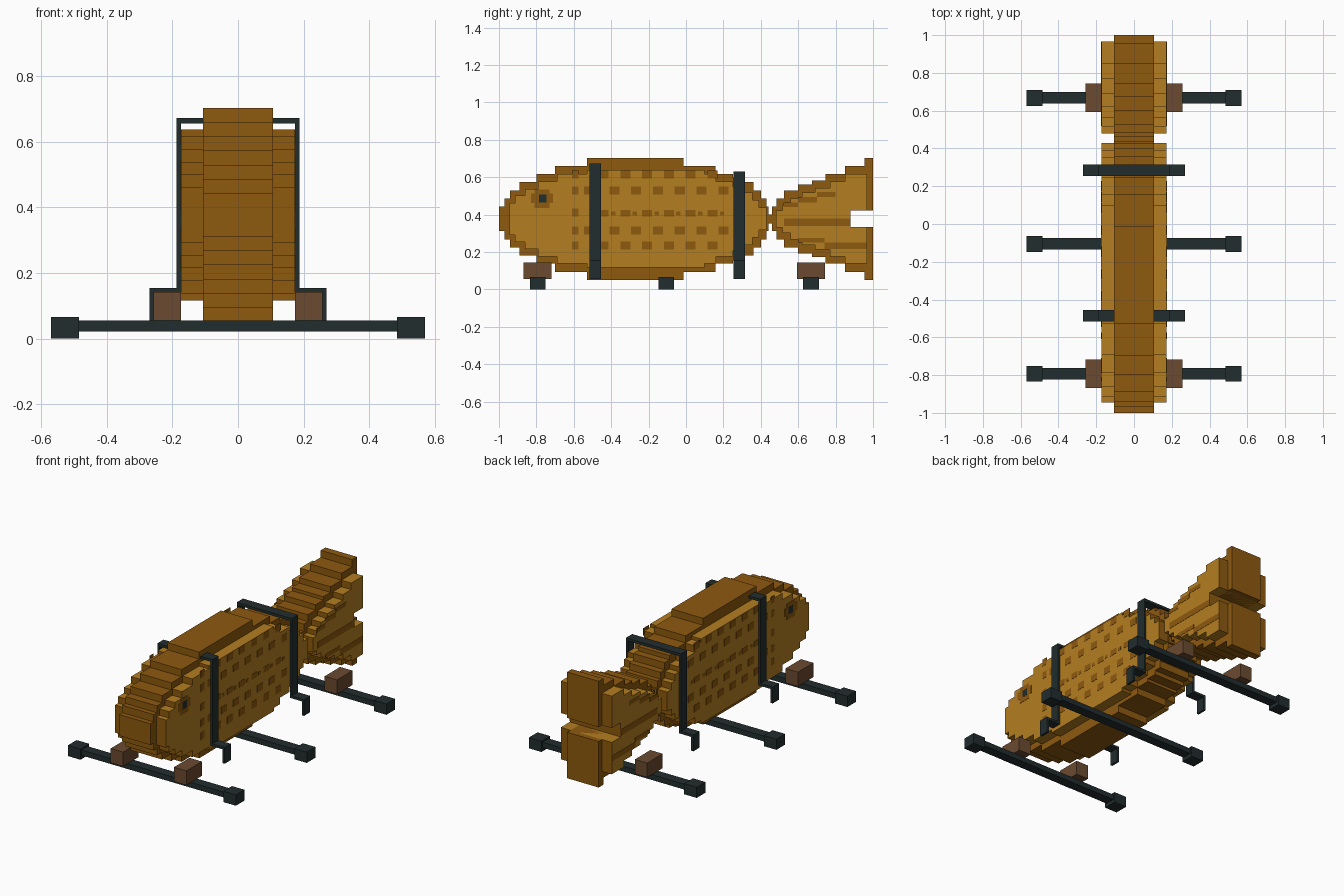
import bpy, bmesh

old = bpy.data.objects.get("Cube")
if old:
    bpy.data.objects.remove(old, do_unlink=True)


def material(name, rgb):
    m = bpy.data.materials.new(name)
    m.use_nodes = True
    m.diffuse_color = (*rgb, 1)
    m.node_tree.nodes["Principled BSDF"].inputs["Base Color"].default_value = (*rgb, 1)
    return m


AMBER = material("amber", (0.46, 0.21, 0.015))
BROWN = material("golden_brown", (0.27, 0.10, 0.0045))
IRON = material("dark_iron", (0.016, 0.026, 0.027))
WOOD = material("wood_brown", (0.147, 0.069, 0.03))
MID = 0.377    # height of the fish centre line


def finish(name, bm, *mats):
    bmesh.ops.recalc_face_normals(bm, faces=bm.faces)
    mesh = bpy.data.meshes.new(name)
    bm.to_mesh(mesh)
    bm.free()
    for m in mats:
        mesh.materials.append(m)
    ob = bpy.data.objects.new(name, mesh)
    bpy.context.collection.objects.link(ob)
    return ob


def boxes(name, mat, spans, mirror=True):
    """Boxes given as (x0, x1, y0, y1, z0, z1), mirrored across x if asked."""
    bm = bmesh.new()
    for x0, x1, y0, y1, z0, z1 in spans:
        for s in ((1, -1) if mirror else (1,)):
            for v in bmesh.ops.create_cube(bm, size=1)["verts"]:
                v.co = (s * (x1 if v.co.x > 0 else x0),
                        y1 if v.co.y > 0 else y0,
                        z1 if v.co.z > 0 else z0)
    return finish(name, bm, mat)


def slab(name, steps, end, half_width, mats, notch=None):
    """Stepped silhouette, symmetric about MID, extruded across x."""
    upper = []
    for i, (y, h) in enumerate(steps):
        nxt = steps[i + 1][0] if i + 1 < len(steps) else end
        upper += [(y, h), (nxt, h)]
    if notch:
        upper += [(end, 0.044), (notch, 0.044)]
    outline = upper + [(y, -h) for y, h in reversed(upper)]
    bm = bmesh.new()
    face = bm.faces.new([bm.verts.new((-half_width, y, MID + h)) for y, h in outline])
    ext = bmesh.ops.extrude_face_region(bm, geom=[face])
    for v in ext["geom"]:
        if isinstance(v, bmesh.types.BMVert):
            v.co.x = half_width
    bmesh.ops.recalc_face_normals(bm, faces=bm.faces)
    # step fronts and backs take the second colour
    for f in bm.faces:
        f.material_index = 1 if len(mats) > 1 and abs(f.normal.y) > 0.5 else 0
    return finish(name, bm, *mats)


# Central ridge: body, neck and tail in one silhouette
slab("fish_ridge", [
    (-1, .065), (-.97, .11), (-.94, .152), (-.89, .196), (-.80, .24), (-.70, .283),
    (-.53, .326), (-.013, .283), (.157, .24), (.25, .222), (.315, .196), (.36, .152), (.40, .11),
    (.43, .065), (.44, .024), (.46, .065), (.485, .11), (.525, .152), (.60, .185),
    (.675, .205), (.745, .24), (.85, .283), (.955, .326)], 1, .107, [BROWN], .88)

# Wider flanks set in from the ridge outline
slab("fish_flanks", [
    (-.945, .085), (-.915, .125), (-.86, .16), (-.79, .2), (-.69, .24), (-.53, .26),
    (.10, .24), (.16, .2), (.25, .17), (.315, .14), (.355, .10), (.39, .06)],
    .43, .173, [AMBER, BROWN])
slab("tail_flanks", [
    (.48, .045), (.515, .075), (.56, .11), (.62, .14), (.69, .165), (.77, .2),
    (.85, .24)], .967, .173, [AMBER, BROWN], .88)


def plates(name, mat, rects, top=.1745):
    boxes(name, mat, [(.17, top, *r) for r in rects])


# Scale marks in staggered rows
scales = []
for i in range(7):
    y = -.41 + i * .1165
    if i < 6:
        scales += [(y, y + .054, z, z + .043) for z in (.507, .293)]
    y -= .058
    if i < 6:
        scales += [(y, y + .054, z, z + .043) for z in (.592, .212)]
        scales.append((y, y + .054, .39, .425))
        scales.append((y + .066, y + .09, .395, .415))
scales += [(-.61, -.575, z, z + .043) for z in (.592, .507, .39, .293, .212)]
scales += [(-.545, -.515, z, z + .043) for z in (.507, .293)]
plates("scale_marks", BROWN, scales)

# Tail stripes
plates("tail_stripes", BROWN, [
    (.525, .88, .34, .378), (.52, .60, .44, .465), (.60, .70, .465, .495),
    (.70, .80, .495, .52), (.60, .74, .25, .275), (.74, .965, .215, .25)])

# Eyes
plates("eye_surround", BROWN, [(-.83, -.71, .462, .512), (-.81, -.73, .435, .535)])
plates("eye", IRON, [(-.787, -.745, .465, .508)], .1755)

# Straps: hoop over the fish with stepped feet
for name, y0, y1, top in (("front_strap", -.515, -.455, .672), ("back_strap", .255, .315, .63)):
    boxes(name, IRON, [
        (0, .187, y0, y1, top - .016, top), (.174, .187, y0, y1, .14, top),
        (.174, .27, y0, y1, .14, .155), (.256, .27, y0, y1, .055, .155)])

# Cross rods with square end caps
for name, y in (("front_rod", -.793), ("middle_rod", -.105), ("back_rod", .668)):
    boxes(name, IRON, [(-.5, .5, y - .03, y + .03, .022, .055)], mirror=False)
    boxes(name + "_caps", IRON, [(.485, .57, y - .042, y + .042, 0, .066)])

# Wooden support blocks
for name, y in (("front_blocks", -.793), ("back_blocks", .668)):
    boxes(name, WOOD, [(.173, .257, y - .075, y + .075, .055, .143)])
